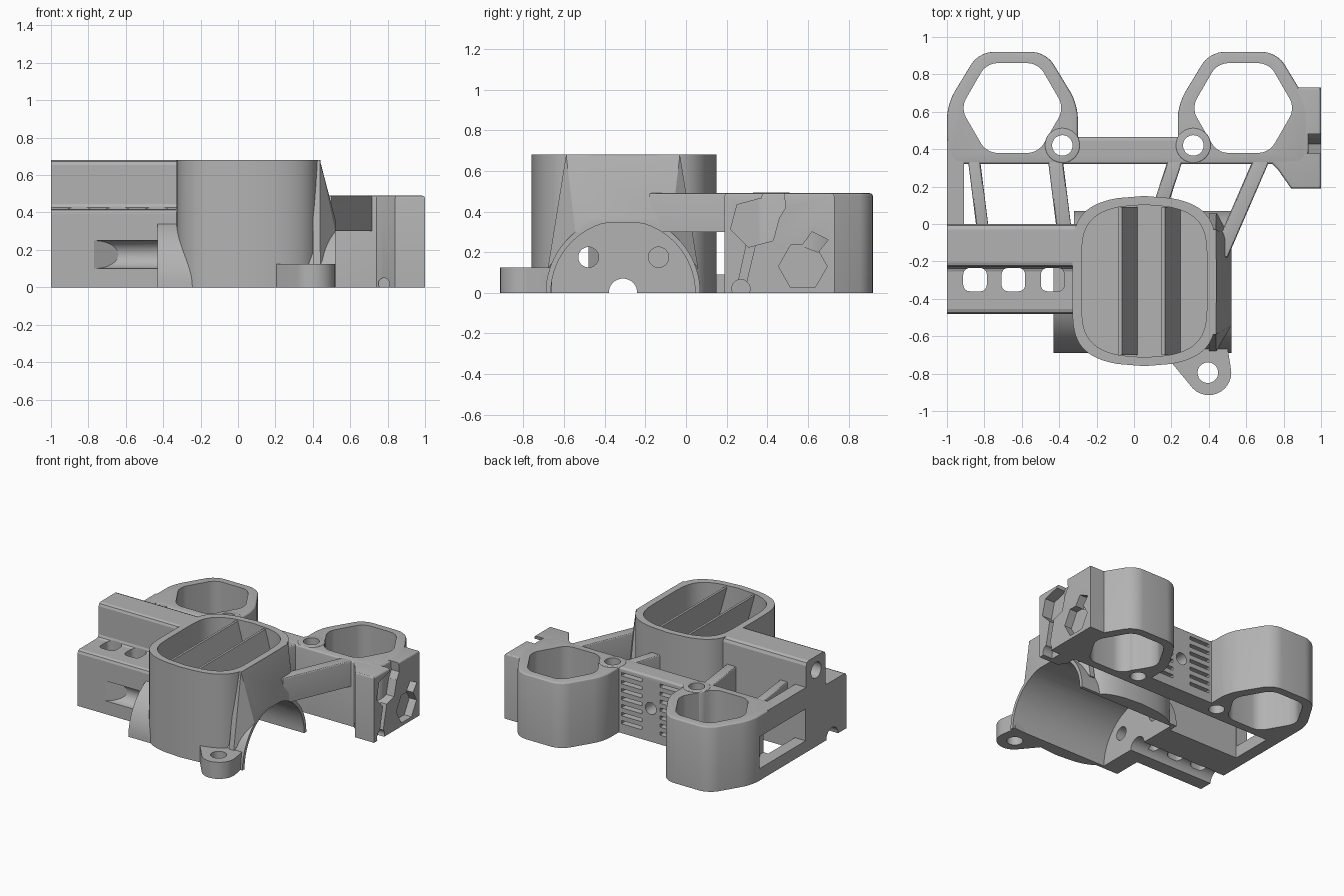
import bpy, bmesh
from math import sin, cos, pi, radians, copysign

if "Cube" in bpy.data.objects:
    bpy.data.objects.remove(bpy.data.objects["Cube"], do_unlink=True)

grey = bpy.data.materials.new("plain grey")
grey.use_nodes = True
grey.diffuse_color = (0.45, 0.45, 0.45, 1)
grey.node_tree.nodes["Principled BSDF"].inputs["Base Color"].default_value = (0.45, 0.45, 0.45, 1)
grey.node_tree.nodes["Principled BSDF"].inputs["Roughness"].default_value = 0.6

cutters = []


def finish(name, bm):
    bmesh.ops.recalc_face_normals(bm, faces=bm.faces)
    mesh = bpy.data.meshes.new(name)
    bm.to_mesh(mesh)
    bm.free()
    mesh.materials.append(grey)
    obj = bpy.data.objects.new(name, mesh)
    bpy.context.collection.objects.link(obj)
    return obj


def prism(name, pts, lo, hi, axis="z", corner=0, rim=0):
    """Extrude a 2D outline along an axis, with optional rounded corners and rims."""
    place = {"z": lambda u, v, w: (u, v, w),
             "x": lambda u, v, w: (w, u, v),
             "y": lambda u, v, w: (u, w, v)}[axis]
    bm = bmesh.new()
    a = [bm.verts.new(place(u, v, lo)) for u, v in pts]
    b = [bm.verts.new(place(u, v, hi)) for u, v in pts]
    n = len(pts)
    sides = [bm.edges.new((a[i], b[i])) for i in range(n)]
    bm.faces.new(a)
    bm.faces.new(b)
    for i in range(n):
        j = (i + 1) % n
        bm.faces.new((a[i], a[j], b[j], b[i]))
    bmesh.ops.recalc_face_normals(bm, faces=bm.faces)
    if corner:
        bmesh.ops.bevel(bm, geom=sides, offset=corner, segments=5, profile=0.5, affect="EDGES")
    if rim:
        top = max(v.co.z for v in bm.verts)
        edges = [e for e in bm.edges if all(v.co.z > top - 1e-4 for v in e.verts)]
        bmesh.ops.bevel(bm, geom=edges, offset=rim, segments=3, profile=0.5, affect="EDGES")
    return finish(name, bm)


def hull(name, pts):
    bm = bmesh.new()
    verts = [bm.verts.new(p) for p in pts]
    bmesh.ops.convex_hull(bm, input=verts)
    loose = [v for v in bm.verts if not v.link_faces]
    bmesh.ops.delete(bm, geom=loose, context="VERTS")
    return finish(name, bm)


def circle(u, v, r, n=32, turn=0):
    return [(u + r * cos(2 * pi * i / n + turn), v + r * sin(2 * pi * i / n + turn)) for i in range(n)]


def rect(u0, v0, u1, v1):
    return [(u0, v0), (u1, v0), (u1, v1), (u0, v1)]


def tool(*args, **kw):
    obj = prism("cutter", *args, **kw)
    obj.hide_render = True
    cutters.append(obj)
    return obj


def cut(obj, tools):
    for t in tools:
        mod = obj.modifiers.new("cut", "BOOLEAN")
        mod.operation, mod.solver, mod.object = "DIFFERENCE", "EXACT", t
    bpy.context.view_layer.update()
    ev = obj.evaluated_get(bpy.context.evaluated_depsgraph_get())
    mesh = bpy.data.meshes.new_from_object(ev)
    obj.modifiers.clear()
    obj.data = mesh


def oval(hx, hy, n=5.5, count=96):
    """Rounded box outline with straight sides and bulging ends."""
    out = []
    for i in range(count):
        c, s = cos(2 * pi * i / count), sin(2 * pi * i / count)
        u, v = copysign(abs(c) ** (2 / n), c), copysign(abs(s) ** (2 / n), s)
        out.append((0.055 + hx * u, -0.305 + hy * v * (1 - 0.18 * u * u)))
    return out


TOP = 0.49   # height of the rear frame
AX = -0.31   # y of the cradle axis

# Shared cutters: cradle cavity, duct interior, cable notch, end wall holes
cavity = tool([(u, min(v, 0.345)) for u, v in circle(AX, 0, 0.355, 64)], -0.29, 0.7, "x")
duct_inner = tool(oval(0.335, 0.408), 0.375, 0.8)
notch = tool(circle(AX, 0, 0.07), -1.1, -0.2, "x")
end_holes = [tool(circle(y, 0.175, 0.05), -0.5, -0.2, "x") for y in (-0.48, -0.135)]

# Duct with slanted vanes
duct = prism("duct", oval(0.385, 0.455), 0, 0.68)
cut(duct, [duct_inner, cavity, notch] + end_holes)
for i, x in enumerate((-0.07, 0.16)):
    prism(f"vane_{i + 1}", [(x - 0.012, 0.67), (x + 0.005, 0.67), (x + 0.09, 0.37), (x + 0.07, 0.37)],
          -0.7, 0.09, "y")

# Sloping cheek that flares from the duct wall to the cradle rim
cheek = hull("duct_cheek", [(x, AX + s * half, z) for x, z, half in
             ((0.4, 0.68, 0.28), (0.438, 0.68, 0.28), (0.52, 0.365, 0.19), (0.52, 0.3, 0.235),
              (0.44, 0.12, 0.37), (0.4, 0.12, 0.37)) for s in (-1, 1)])
cut(cheek, [duct_inner, cavity])

# Half-round cradle under the duct, closed at one end
arc = [(AX + 0.38 * cos(pi * i / 40), min(0.36, 0.38 * sin(pi * i / 40))) for i in range(41)]
cradle = prism("cradle", arc, -0.43, 0.52, "x")
cut(cradle, [cavity, notch, tool(rect(-0.6, 0, -0.32, 0.2), -0.1, 0.6)] + end_holes)

# Front screw tab
tab = hull("screw_tab", [(x, y, z) for z in (0, 0.125) for x, y in
           circle(0.4, -0.795, 0.12) + [(0.2, -0.74), (0.3, -0.67), (0.5, -0.66)]])
cut(tab, [tool(circle(0.395, -0.795, 0.055), -0.1, 0.3)])

# Side arm: stepped bar with windows, end bore and a groove that ramps out
arm_profile = [(-0.48, 0), (0, 0), (0, 0.65), (-0.009, 0.671), (-0.03, 0.68), (-0.205, 0.68),
               (-0.223, 0.673), (-0.23, 0.655), (-0.23, 0.445), (-0.237, 0.427), (-0.255, 0.42),
               (-0.455, 0.42), (-0.473, 0.413), (-0.48, 0.395)]
arm = prism("side_arm", arm_profile, -1, -0.26, "x")
windows = [tool(rect(x - 0.063, -0.36, x + 0.063, -0.235), -0.1, 0.6, corner=0.035)
           for x in (-0.85, -0.645, -0.435)]
groove = tool(circle(-0.48, 0.175, 0.075), -0.82, -0.42, "x")
cut(groove, [tool([(-0.85, -0.526), (-0.53, -0.342), (-0.9, -0.3)], 0, 0.4)])
bore = tool(circle(-0.12, 0.575, 0.06), -1.1, -0.6, "x")
cut(arm, windows + [groove, bore, notch, cavity, duct_inner] + end_holes)

# Two hexagonal holders mirrored about the frame centre
MID = -0.033
sides = (("right", -1), ("left", 1))
side_window = tool([(-1.1, 0.005), (-1.1, 0.56), (-0.98, 0.55), (-0.87, 0.36), (-0.87, 0.005)], 0.09, 0.33)
hex_holes, boss_holes = [], []
for label, s in sides:
    cx = MID + s * 0.617
    hex_holes.append(tool(circle(cx, 0.62, 0.277, 6), -0.1, 0.8, corner=0.055))
    boss_holes.append(tool(circle(MID + s * 0.35, 0.42, 0.055), -0.1, 0.8))
for (label, s), hole, screw in zip(sides, hex_holes, boss_holes):
    cx = MID + s * 0.617
    outline = [(-0.35, 0.02), (-0.18, 0.3), (0.18, 0.3), (0.35, 0.02), (0.35, -0.3), (-0.35, -0.3)]
    holder = prism(f"{label}_hex_holder", [(cx + u, 0.62 + v) for u, v in outline],
                   0, TOP, corner=0.075, rim=0.015)
    cut(holder, [hole, screw, side_window])
    boss = prism(f"{label}_screw_boss", circle(MID + s * 0.35, 0.42, 0.095), 0, TOP + 0.004, rim=0.01)
    cut(boss, [screw])

# Rear wall with vent slots and a centre hole
wall = prism("rear_wall", rect(-0.42, 0.32, 0.35, 0.465), 0, TOP, rim=0.015)
vents = [tool(rect(x - 0.085, z, x + 0.085, z + 0.025), 0.4, 0.6, "y")
         for x in (MID - 0.16, MID + 0.16) for z in (0.07, 0.13, 0.19, 0.25, 0.31, 0.37, 0.43)]
cut(wall, vents + boss_holes + hex_holes + [tool(circle(MID, 0.25, 0.045), 0.2, 0.6, "y")])

# Open side frame between the holder and the arm
frame = prism("side_frame", rect(-1, -0.02, -0.91, 0.45), 0, TOP)
cut(frame, [side_window, hex_holes[0]])

# Struts joining the frame to the arm and duct
for i, (x0, y0, x1, y1, w) in enumerate(((-0.855, 0.34, -0.81, -0.02, 0.065), (-0.42, 0.34, -0.375, -0.02, 0.08),
                                         (0.22, 0.34, 0.15, 0.125, 0.08), (0.68, 0.34, 0.455, -0.18, 0.09))):
    strut = prism(f"strut_{i + 1}", [(x0 - w / 2, y0), (x0 + w / 2, y0), (x1 + w / 2, y1), (x1 - w / 2, y1)],
                  0.3, TOP, rim=0.01)
    cut(strut, [duct_inner, cavity])

# Clamp block with nut pockets and a cable channel
block = prism("clamp_block", [(0.68, 0.34), (0.73, 0.33), (0.77, 0.29), (0.84, 0.19), (1, 0.19), (1, 0.73),
                              (0.87, 0.73), (0.8, 0.8), (0.7, 0.5)], 0, TOP, rim=0.015)
pockets = [tool(circle(0.34, 0.345, 0.125, 6, radians(15)), 0.92, 1.1, "x"),
           tool(circle(0.575, 0.13, 0.12, 6), 0.94, 1.1, "x"),
           tool([(0.57, 0.23), (0.65, 0.2), (0.7, 0.26), (0.62, 0.3)], 0.9, 1.1, "x"),
           tool([(0.25, 0.02), (0.29, 0.02), (0.345, 0.25), (0.3, 0.25)], 0.95, 1.1, "x"),
           tool([(0.36, 0.4), (0.46, 0.37), (0.49, 0.42), (0.47, 0.6), (0.4, 0.6)], 0.92, 1.1, "x"),
           tool(circle(0.27, 0.02, 0.045), 0.92, 1.1, "x"),
           tool(circle(0.78, 0.02, 0.03), 0.1, 0.35, "y")]
cut(block, pockets + [hex_holes[1]])

# Remove helpers and smooth the curved faces
for t in cutters:
    bpy.data.objects.remove(t, do_unlink=True)
bpy.ops.object.select_all(action="DESELECT")
for obj in bpy.context.collection.objects:
    if obj.type == "MESH":
        obj.select_set(True)
        bpy.context.view_layer.objects.active = obj
bpy.ops.object.shade_smooth_by_angle(angle=radians(20))
